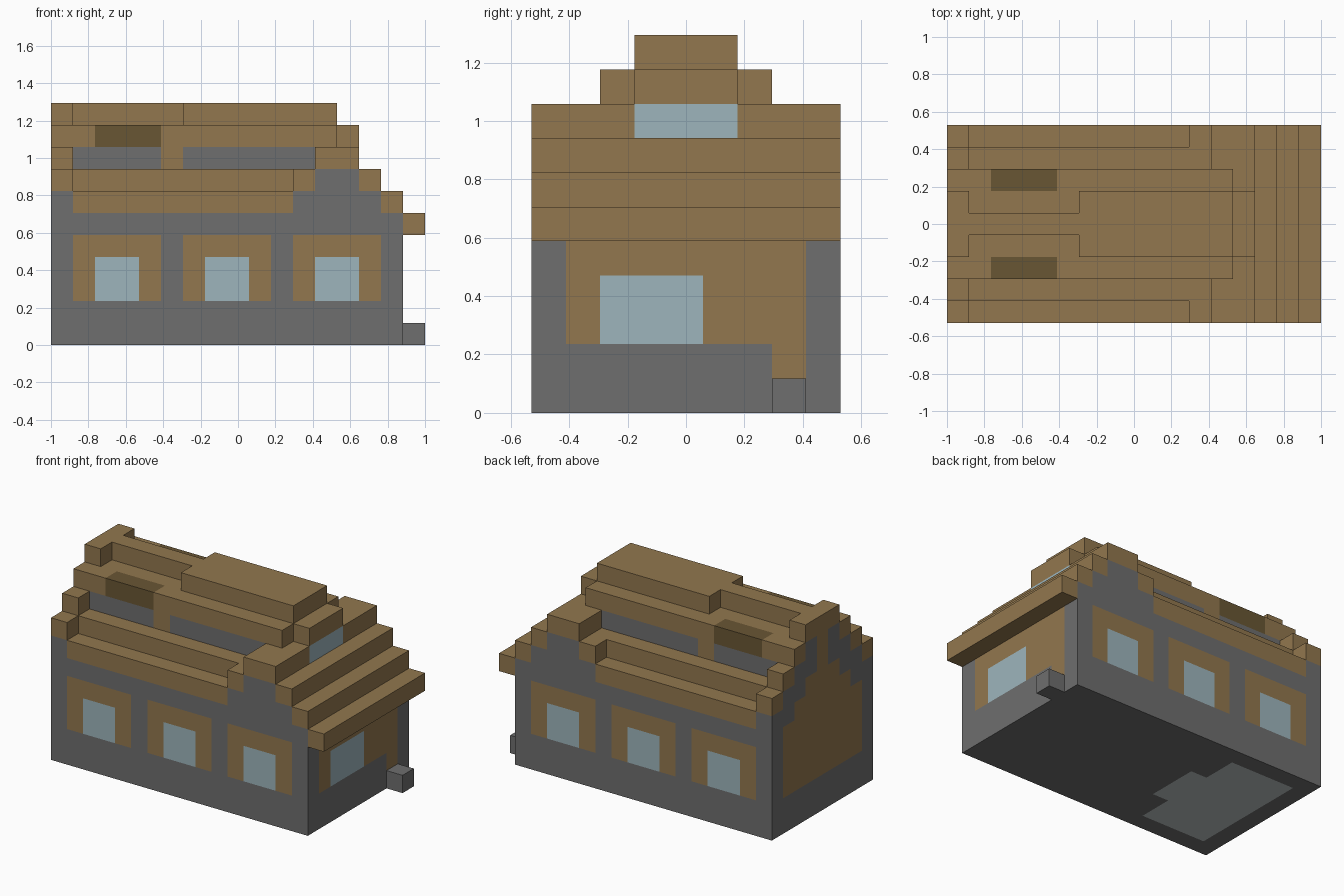
import bpy, bmesh
from mathutils import Vector

if "Cube" in bpy.data.objects:
    bpy.data.objects.remove(bpy.data.objects["Cube"], do_unlink=True)

U = 2 / 17                       # size of one building block
ORIGIN = Vector((8.5, 4.5, 0))   # centre of the block grid


def linear(c):
    c /= 255
    return c / 12.92 if c <= 0.04045 else ((c + 0.055) / 1.055) ** 2.4


# Materials
COLOURS = {
    "stone_grey": (110, 110, 110),
    "wood_brown": (146, 119, 78),
    "window_blue": (157, 181, 188),
    "dark_wood": (105, 86, 52),
    "pale_floor": (188, 196, 194),
}
NAMES = list(COLOURS)
MATERIALS = []
for name, rgb in COLOURS.items():
    mat = bpy.data.materials.new(name)
    mat.use_nodes = True
    rgba = [linear(c) for c in rgb] + [1]
    mat.diffuse_color = rgba
    bsdf = next(n for n in mat.node_tree.nodes if n.type == "BSDF_PRINCIPLED")
    bsdf.inputs["Base Color"].default_value = rgba
    bsdf.inputs["Roughness"].default_value = 0.9
    MATERIALS.append(mat)


def block(name, xs, ys, zs, colour, rule=None):
    """Box between grid lines; a rule cuts it into unit faces and colours them."""
    lo, hi = (Vector(v) for v in zip(xs, ys, zs))
    bm = bmesh.new()
    bmesh.ops.create_cube(bm, size=1)
    for v in bm.verts:
        v.co = Vector(hi[i] if v.co[i] > 0 else lo[i] for i in range(3))
    if rule:
        for axis, (a, b) in enumerate((xs, ys, zs)):
            normal = Vector(i == axis for i in range(3))
            for k in range(a + 1, b):
                bmesh.ops.bisect_plane(bm, geom=bm.verts[:] + bm.edges[:] + bm.faces[:],
                                       plane_co=normal * k, plane_no=normal)
    bm.normal_update()
    for f in bm.faces:
        painted = rule(f.calc_center_median(), f.normal) if rule else None
        f.material_index = NAMES.index(painted or colour)
    for v in bm.verts:
        v.co = (v.co - ORIGIN) * U
    mesh = bpy.data.meshes.new(name)
    for mat in MATERIALS:
        mesh.materials.append(mat)
    bm.to_mesh(mesh)
    bm.free()
    obj = bpy.data.objects.new(name, mesh)
    bpy.context.scene.collection.objects.link(obj)


def gable(c, n):
    """Left end: timber infill with a stone stair under the roof edge."""
    if n.x > -0.5 or c.x > 0.1:
        return None
    d = int(4.5 - abs(c.y - 4.5))
    if c.z < 2 or (d == 0 and c.z < 7):
        return "stone_grey"
    if d in (1, 2, 3) and 5 + d < c.z < 7 + d:
        return "stone_grey"
    return "wood_brown"


def wall_paint(c, n):
    # Three framed windows on each long side
    if abs(n.y) > 0.5 and 2 < c.z < 5:
        p = c.x % 5
        if 1 < p and c.x < 15:
            return "window_blue" if 2 < p < 4 and c.z < 4 else "wood_brown"
    # Entrance end with a wide window and a door
    if n.x > 0.5:
        if 2 < c.y < 5 and 2 < c.z < 4:
            return "window_blue"
        if (1 < c.y < 8 and 2 < c.z < 5) or (7 < c.y < 8 and 1 < c.z < 3):
            return "wood_brown"
    # Pale floor patch underneath
    if n.z < -0.5 and ((1 < c.x < 5 and 1 < c.y < 8) or (5 < c.x < 6 and 3 < c.y < 6)):
        return "pale_floor"
    return gable(c, n)


def clerestory_paint(c, n):
    if abs(n.y) > 0.5 and 5 < c.x < 6:
        return "wood_brown"


def end_window_paint(c, n):
    if n.x > 0.5 and 3 < c.y < 6:
        return "window_blue"


def skylight_paint(c, n):
    if 2 < c.x < 5 and (c.y < 3 or c.y > 6) and abs(n.x) < 0.5:
        return "dark_wood"
    return gable(c, n)


WIDE = (0, 9)
GREY, BROWN = "stone_grey", "wood_brown"

# House body and door step
block("walls", (0, 16), WIDE, (0, 6), GREY, wall_paint)
block("door_step", (16, 17), (7, 8), (0, 1), GREY)

# Stepped roof over the entrance end
block("entrance_eave", (16, 17), WIDE, (5, 6), BROWN)
block("entrance_roof_low", (15, 16), WIDE, (6, 7), BROWN)
block("entrance_roof_mid", (14, 15), WIDE, (7, 8), BROWN)
block("entrance_roof_top", (12, 14), WIDE, (8, 9), BROWN, end_window_paint)
block("cross_wall_low", (11, 15), WIDE, (6, 7), GREY)
block("cross_wall_high", (12, 14), WIDE, (7, 8), GREY)
block("cross_roof_step", (11, 12), WIDE, (7, 8), BROWN)

# Raised stair-shaped gable at the left end of the roof
block("gable_base", (0, 1), WIDE, (6, 7), GREY, gable)
block("gable_low", (0, 1), WIDE, (7, 8), BROWN, gable)
block("gable_mid", (0, 1), (1, 8), (8, 9), BROWN, gable)
block("gable_peak", (0, 1), (3, 6), (10, 11), BROWN)

# Main roof, layer by layer
block("main_roof_low", (1, 11), WIDE, (6, 7), BROWN)
block("main_roof_mid", (1, 11), (1, 8), (7, 8), BROWN)
block("clerestory_wall", (1, 12), (2, 7), (8, 9), GREY, clerestory_paint)
block("main_roof_high", (0, 13), (2, 7), (9, 10), BROWN, skylight_paint)
block("roof_nose", (13, 14), (3, 6), (9, 10), BROWN)
block("narrow_ridge", (1, 6), (4, 5), (10, 11), BROWN)
block("wide_ridge", (6, 13), (3, 6), (10, 11), BROWN)
